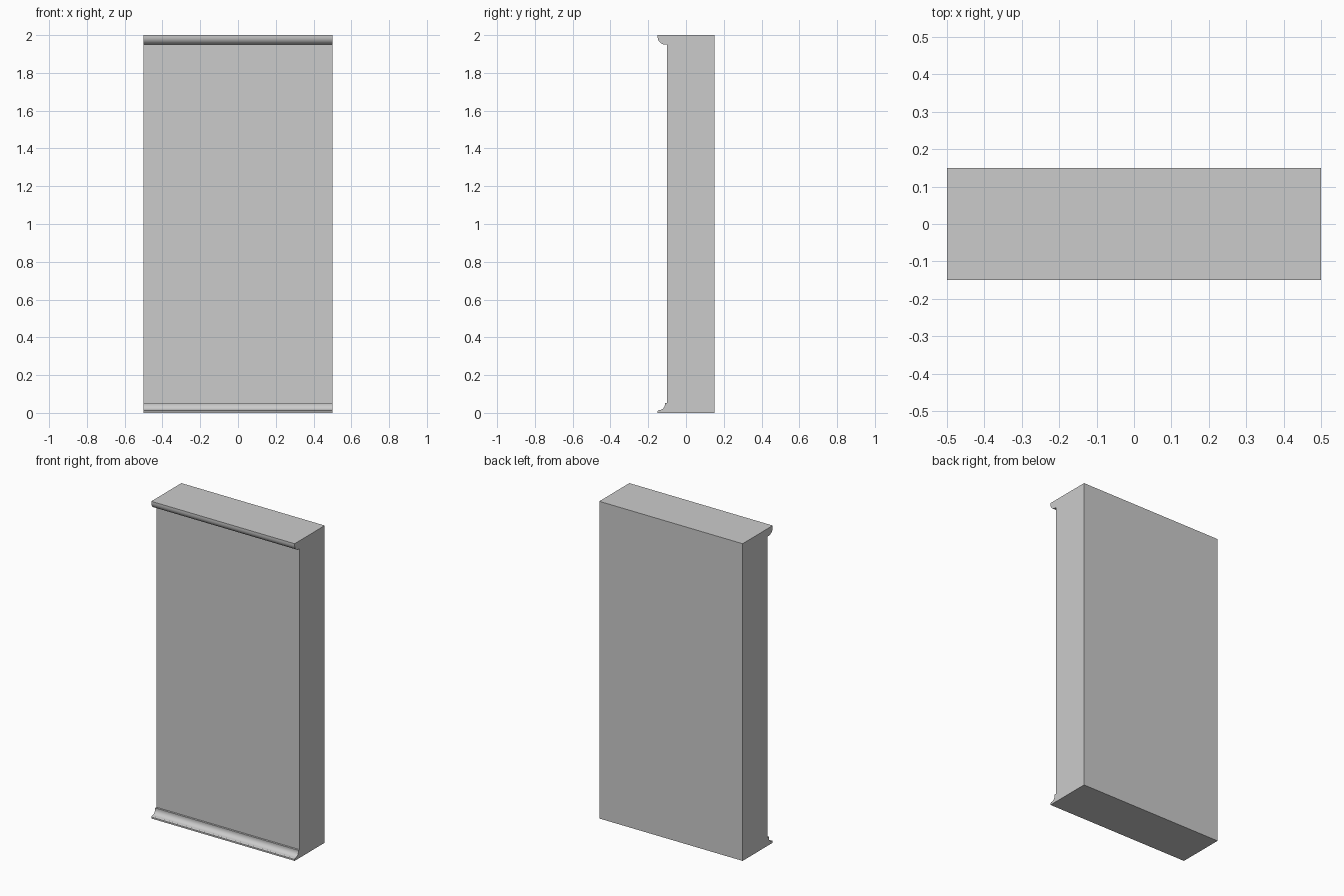
import bpy, bmesh
from math import sin, cos, radians

if "Cube" in bpy.data.objects:
    bpy.data.objects.remove(bpy.data.objects["Cube"])


def arc(cy, cz, r, start, end, steps=8):
    pts = []
    for i in range(steps + 1):
        a = radians(start + (end - start) * i / steps)
        pts.append((cy + r * cos(a), cz + r * sin(a)))
    return pts


# Side profile (y, z): back, base cove, wall face, rounded crown
profile = [(0.15, 2.0), (0.15, 0.0), (-0.15, 0.0), (-0.15, 0.01)]
profile += [(-0.146, 0.014), (-0.142, 0.015)]
profile += arc(-0.142, 0.045, 0.03, -80, 0)          # concave cove
profile += [(-0.112, 0.052), (-0.10, 0.052), (-0.10, 1.95)]
profile += arc(-0.11, 1.99, 0.04, 270, 180)          # convex quarter round
profile += [(-0.15, 2.0)]

# Extrude the profile along x
bm = bmesh.new()
face = bm.faces.new([bm.verts.new((-0.5, y, z)) for y, z in profile])
new = bmesh.ops.extrude_face_region(bm, geom=[face])["geom"]
bmesh.ops.translate(bm, vec=(1, 0, 0),
                    verts=[v for v in new if isinstance(v, bmesh.types.BMVert)])
bmesh.ops.recalc_face_normals(bm, faces=bm.faces[:])
mesh = bpy.data.meshes.new("moulded_wall_panel")
bm.to_mesh(mesh)
bm.free()

panel = bpy.data.objects.new("moulded_wall_panel", mesh)
bpy.context.collection.objects.link(panel)
bpy.context.view_layer.objects.active = panel
panel.select_set(True)
bpy.ops.object.shade_smooth_by_angle(angle=radians(30))
